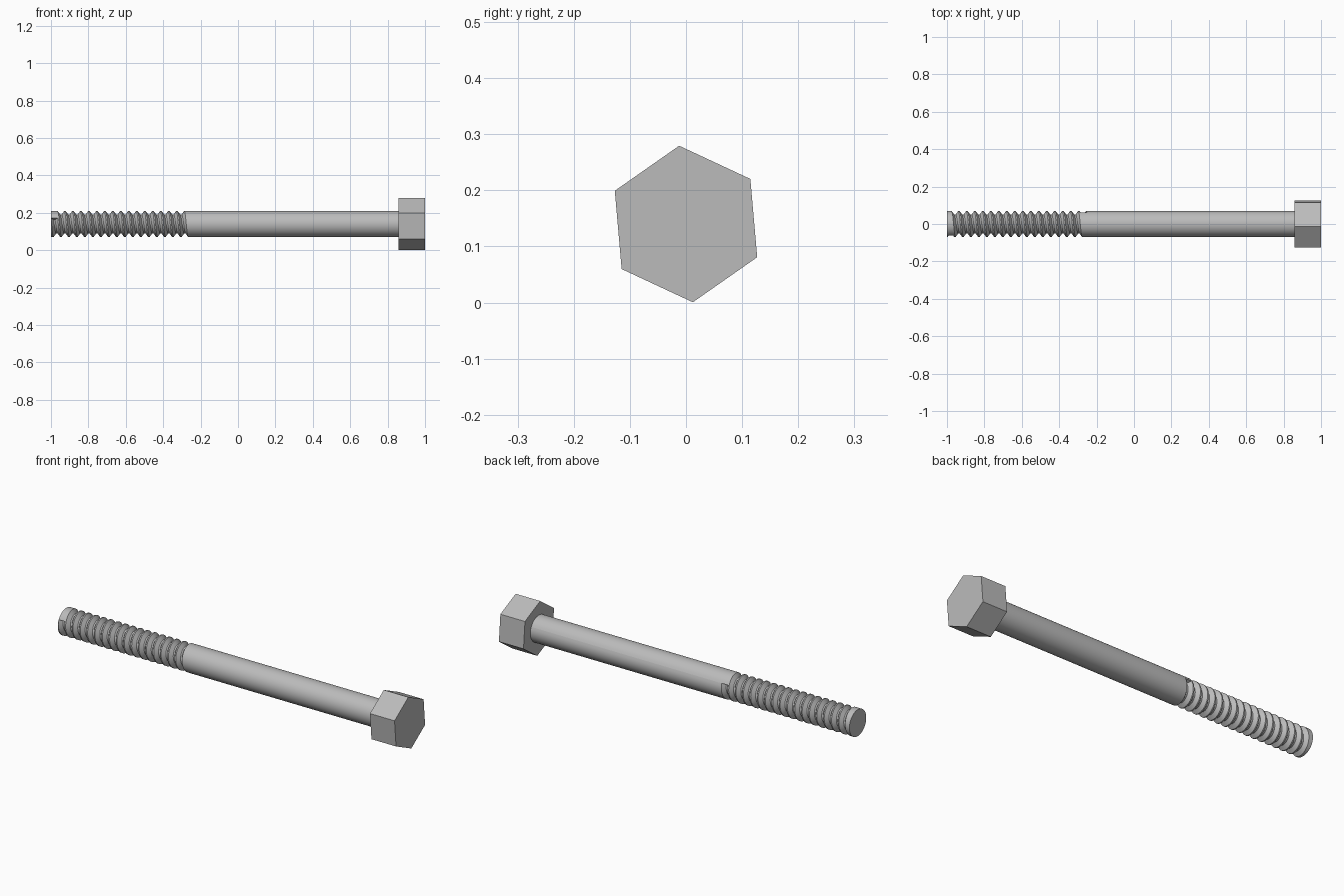
import bpy, bmesh, math
from mathutils import Vector

cube = bpy.data.objects.get("Cube")
if cube:
    bpy.data.objects.remove(cube)

# Plain steel
steel = bpy.data.materials.new("steel grey")
steel.use_nodes = True
colour = (0.5, 0.5, 0.5, 1)
steel.diffuse_color = colour
steel.node_tree.nodes["Principled BSDF"].inputs["Base Color"].default_value = colour

AXIS_Z = 0.14
RADIUS, ROOT = 0.07, 0.05
SEGMENTS = 40                       # sides around the shank
TIP, HEAD_START, HEAD_END = -1.0, 0.857, 1.0
GROOVE_START, GROOVE_END = -0.982, -0.27
STEPS = round(16.65 * SEGMENTS)     # groove length in segments
START_ANGLE = math.radians(-27)
HALF_TOP, HALF_ROOT = 0.018, 0.004


def add_object(name, bm):
    mesh = bpy.data.meshes.new(name)
    bm.to_mesh(mesh)
    bm.free()
    mesh.materials.append(steel)
    obj = bpy.data.objects.new(name, mesh)
    bpy.context.collection.objects.link(obj)
    return obj


def point(x, radius, step):
    angle = START_ANGLE + math.tau * (step % SEGMENTS) / SEGMENTS
    return Vector((x, -radius * math.cos(angle), AXIS_Z - radius * math.sin(angle)))


def groove(step):
    """Trapezoid section of the thread groove at one step of the helix."""
    x = GROOVE_START + (GROOVE_END - GROOVE_START) * step / STEPS
    return [(x - HALF_TOP, RADIUS), (x - HALF_ROOT, ROOT),
            (x + HALF_ROOT, ROOT), (x + HALF_TOP, RADIUS)]


# Threaded shank: lengthwise strips, each dipping into every turn of the groove
bm = bmesh.new()


def face(points):
    return bm.faces.new([bm.verts.new(p) for p in points])


def column(side, offset):
    turns = range(side, STEPS, SEGMENTS)
    dips = [p for step in turns for p in groove(step + offset)]
    return [(TIP, RADIUS)] + dips + [(HEAD_START, RADIUS)]


for side in range(SEGMENTS):
    a = [point(x, r, side) for x, r in column(side, 0)]
    b = [point(x, r, side + 1) for x, r in column(side, 1)]
    for i in range(len(a) - 1):
        face([a[i], a[i + 1], b[i + 1], b[i]])

# Walls where the groove begins and stops
face([point(x, r, 0) for x, r in groove(0)])
face([point(x, r, STEPS) for x, r in reversed(groove(STEPS))])

# Flat tip
face([point(TIP, RADIUS, s) for s in range(SEGMENTS)])
bmesh.ops.remove_doubles(bm, verts=bm.verts, dist=0.00005)
bm.normal_update()

# Turn all faces outward together
side_face = max(bm.faces, key=lambda f: f.calc_center_median().x)
centre = side_face.calc_center_median()
if side_face.normal.dot(centre - Vector((centre.x, 0, AXIS_Z))) < 0:
    bmesh.ops.reverse_faces(bm, faces=[f for f in bm.faces])
bm.normal_update()
for f in bm.faces:
    if len(f.verts) == SEGMENTS and f.normal.x > 0:
        f.normal_flip()
shank = add_object("threaded_shank", bm)
bpy.context.view_layer.objects.active = shank
shank.select_set(True)
bpy.ops.object.shade_smooth_by_angle(angle=math.radians(30))

# Hexagonal head, turned slightly about the axis
bm = bmesh.new()
rim = []
for k in range(6):
    angle = math.radians(95 + 60 * k)
    rim.append(bm.verts.new((HEAD_START, 0.14 * math.cos(angle),
                             AXIS_Z + 0.14 * math.sin(angle))))
base = bm.faces.new(rim)
top = bmesh.ops.extrude_face_region(bm, geom=[base], use_keep_orig=True)["geom"]
bmesh.ops.translate(bm, vec=(HEAD_END - HEAD_START, 0, 0),
                    verts=[v for v in top if isinstance(v, bmesh.types.BMVert)])
bmesh.ops.recalc_face_normals(bm, faces=bm.faces)
add_object("hex_head", bm)
